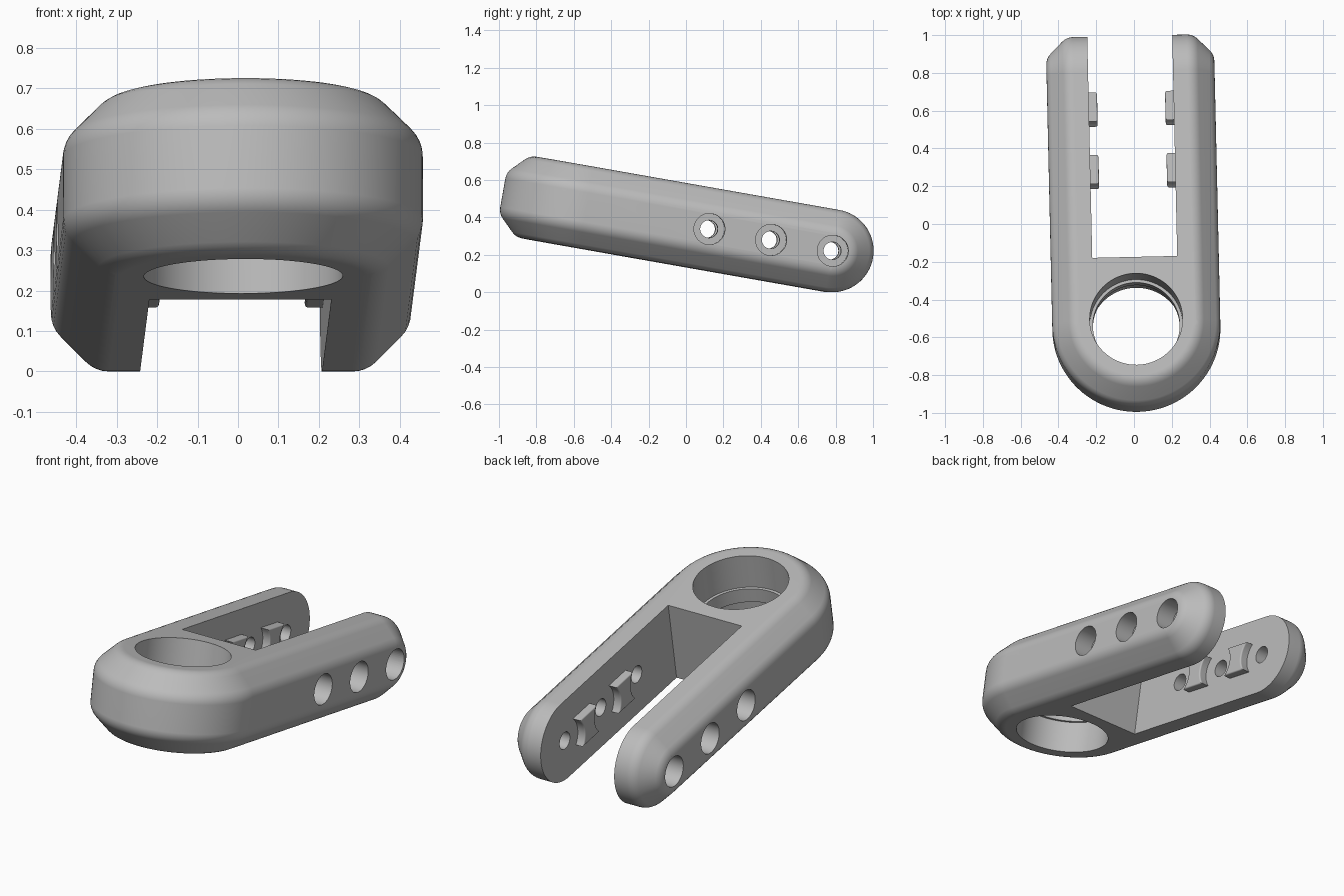
import bpy, bmesh
from math import sin, cos, tan, pi, radians, sqrt
from mathutils import Matrix, Vector

if "Cube" in bpy.data.objects:
    bpy.data.objects.remove(bpy.data.objects["Cube"])

# Main sizes, in the part's own level frame
HALF_W, HALF_H, CHAMFER, FILLET = 0.445, 0.2215, 0.11, 0.08
FRONT_Y, TIP_Y, SLOT_Y, SLOT_HALF = -0.55, 0.787, -0.216, 0.225
HOLE_GAP = 0.335
POSE = (Matrix.Translation((0, 0, 0.358)) @ Matrix.Rotation(radians(1.3), 4, 'Z')
        @ Matrix.Rotation(radians(-10), 4, 'X'))

grey = bpy.data.materials.new("light_grey")
grey.use_nodes = True
grey.diffuse_color = (0.5, 0.5, 0.5, 1)
grey.node_tree.nodes["Principled BSDF"].inputs["Base Color"].default_value = (0.5, 0.5, 0.5, 1)


def make_object(name, bm):
    bmesh.ops.recalc_face_normals(bm, faces=bm.faces)
    mesh = bpy.data.meshes.new(name)
    bm.to_mesh(mesh)
    bm.free()
    mesh.materials.append(grey)
    obj = bpy.data.objects.new(name, mesh)
    bpy.context.collection.objects.link(obj)
    return obj


def activate(obj):
    bpy.ops.object.select_all(action='DESELECT')
    obj.select_set(True)
    bpy.context.view_layer.objects.active = obj


def finish(obj):
    obj.data.transform(POSE)
    activate(obj)
    bpy.ops.object.shade_smooth_by_angle(angle=radians(30))
    mod = obj.modifiers.new("even_shading", 'WEIGHTED_NORMAL')
    mod.keep_sharp = True


def cut(obj, cutter):
    cutter.hide_render = True
    mod = obj.modifiers.new("cut", 'BOOLEAN')
    mod.operation, mod.solver, mod.object = 'DIFFERENCE', 'EXACT', cutter
    activate(obj)
    bpy.ops.object.modifier_apply(modifier=mod.name)
    bpy.data.objects.remove(cutter)


def add_lathe(bm, profile, matrix, steps=48):
    """Closed solid turned about the local z axis from (radius, height) points."""
    rings = []
    for r, h in profile:
        rings.append([bm.verts.new(matrix @ Vector((r * cos(2 * pi * i / steps),
                                                    r * sin(2 * pi * i / steps), h)))
                      for i in range(steps)])
    for a, b in zip(rings, rings[1:]):
        for i in range(steps):
            j = (i + 1) % steps
            bm.faces.new((a[i], a[j], b[j], b[i]))
    bm.faces.new(rings[0][::-1])
    bm.faces.new(rings[-1])


# Rounded chamfer section, upper half: (sideways distance, height)
t = FILLET * tan(pi / 8)
section = []
for cx, cz, start in ((HALF_W - CHAMFER - t, HALF_H - FILLET, 90),
                      (HALF_W - FILLET, HALF_H - CHAMFER - t, 45)):
    for k in range(5):
        a = radians(start - 45 * k / 4)
        section.append((cx + FILLET * cos(a), cz + FILLET * sin(a)))

# Body: chamfered round nose and chamfered rounded tips, wrapped as one solid
bm = bmesh.new()
SEG = 48
for s, h in section:
    for i in range(SEG + 1):
        a = pi * i / SEG
        for side in (-1, 1):
            bm.verts.new((s * cos(a), FRONT_Y - s * sin(a), side * h))
            bm.verts.new((side * s, TIP_Y + h * sin(a), h * cos(a)))
bmesh.ops.remove_doubles(bm, verts=bm.verts, dist=0.0001)
hull = bmesh.ops.convex_hull(bm, input=bm.verts)
bmesh.ops.delete(bm, geom=list({g for g in hull["geom_interior"] + hull["geom_unused"]
                                if isinstance(g, bmesh.types.BMVert)}), context='VERTS')
bmesh.ops.dissolve_limit(bm, angle_limit=radians(0.5), verts=bm.verts, edges=bm.edges)
body = make_object("fork_body", bm)

# Slot between the two arms
bm = bmesh.new()
bmesh.ops.create_cube(bm, size=1, matrix=Matrix.Translation((0, SLOT_Y + 1, 0))
                      @ Matrix.Diagonal((2 * SLOT_HALF, 2, 1, 1)))
cut(body, make_object("slot_cutter", bm))

# Large bore with an inner lip, and the stepped screw holes
bm = bmesh.new()
add_lathe(bm, [(0.246, -0.3), (0.246, -0.05), (0.23, -0.05),
               (0.23, 0.03), (0.246, 0.03), (0.246, 0.3)],
          Matrix.Translation((0, FRONT_Y, 0)), 80)
for side in (-1, 1):
    for n in range(3):
        place = (Matrix.Translation((0, TIP_Y - n * HOLE_GAP, 0))
                 @ Matrix.Rotation(side * pi / 2, 4, 'Y'))
        add_lathe(bm, [(0.047, 0.18), (0.047, 0.335), (0.083, 0.335), (0.083, 0.5)], place)
cut(body, make_object("hole_cutter", bm))
finish(body)

# Waisted stops between the holes, on the inner arm walls
STOP_HALF, WAIST_R, STOP_OUT = 0.08, 0.12, 0.045
for side, label in ((1, "left"), (-1, "right")):
    for n in range(2):
        mid = TIP_Y - (n + 0.5) * HOLE_GAP
        heights = [STOP_HALF * (k / 6 - 1) for k in range(13)]
        edge = [(HOLE_GAP / 2 - sqrt(WAIST_R ** 2 - z * z), z) for z in heights]
        outline = edge + [(-y, z) for y, z in reversed(edge)]
        bm = bmesh.new()
        base = bm.faces.new([bm.verts.new((side * (SLOT_HALF + 0.02), mid + y, z))
                             for y, z in outline])
        out = bmesh.ops.extrude_face_region(bm, geom=[base], use_keep_orig=True)["geom"]
        moved = [g for g in out if isinstance(g, bmesh.types.BMVert)]
        bmesh.ops.translate(bm, verts=moved, vec=(-side * (STOP_OUT + 0.02), 0, 0))
        rim = [g for g in out if isinstance(g, bmesh.types.BMEdge)]
        bmesh.ops.bevel(bm, geom=rim, offset=0.022, segments=4, profile=0.5,
                        affect='EDGES', clamp_overlap=True)
        finish(make_object(f"{label}_stop_{n + 1}", bm))
